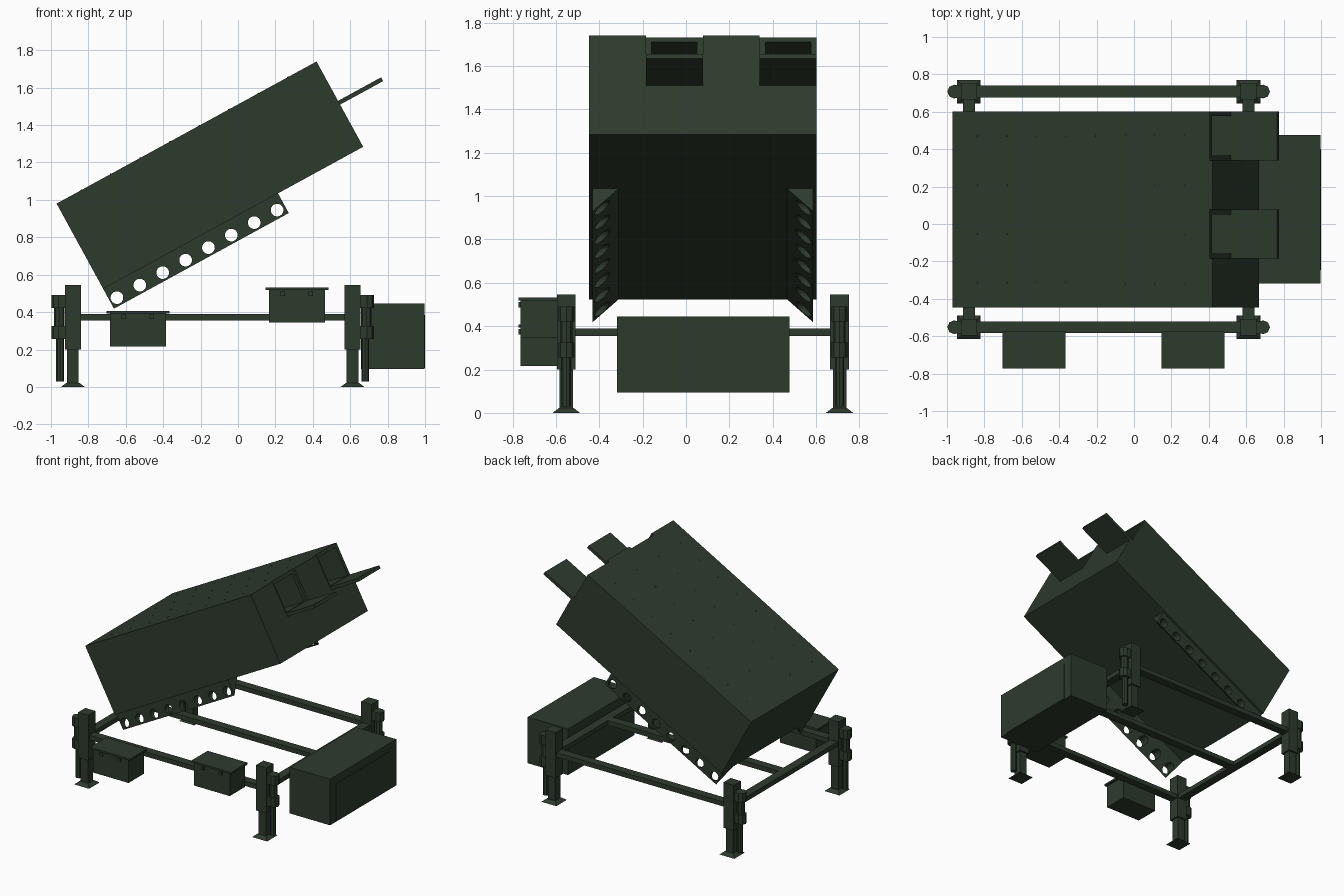
import bpy, bmesh, math
from mathutils import Matrix, Vector

if "Cube" in bpy.data.objects:
    bpy.data.objects.remove(bpy.data.objects["Cube"])

green = bpy.data.materials.new("dark olive green")
green.diffuse_color = (0.027, 0.043, 0.027, 1)
green.use_nodes = True
green.node_tree.nodes["Principled BSDF"].inputs["Base Color"].default_value = green.diffuse_color

# Tilted frame of the launcher: local x runs along the tubes, z = 0 is the top face
TILT = Matrix.Translation((-0.97, 0, 0.98)) @ Matrix.Rotation(-math.radians(28.67), 4, 'Y')
I = Matrix.Identity(4)


def finish(name, bm, mat=I):
    bm.transform(mat)
    bmesh.ops.recalc_face_normals(bm, faces=bm.faces)
    me = bpy.data.meshes.new(name)
    bm.to_mesh(me)
    bm.free()
    me.materials.append(green)
    ob = bpy.data.objects.new(name, me)
    bpy.context.collection.objects.link(ob)
    return ob


def add_box(bm, x, y, z):
    m = Matrix.Translation(((x[0] + x[1]) / 2, (y[0] + y[1]) / 2, (z[0] + z[1]) / 2)) \
        @ Matrix.Diagonal((x[1] - x[0], y[1] - y[0], z[1] - z[0], 1))
    return bmesh.ops.create_cube(bm, size=1, matrix=m)['verts']


def add_cyl(bm, c, r, h, seg=8, r2=None, rot=I):
    bmesh.ops.create_cone(bm, cap_ends=True, segments=seg, radius1=r, radius2=r if r2 is None else r2,
                          depth=h, matrix=Matrix.Translation(c) @ rot)


def box(name, x, y, z, mat=I):
    bm = bmesh.new()
    add_box(bm, x, y, z)
    return finish(name, bm, mat)


def cut(ob, cutter):
    mod = ob.modifiers.new("cut", 'BOOLEAN')
    mod.operation, mod.object, mod.solver = 'DIFFERENCE', cutter, 'EXACT'
    bpy.context.view_layer.objects.active = ob
    bpy.ops.object.modifier_apply(modifier=mod.name)
    bpy.data.objects.remove(cutter)


# Launcher canister block: two stacked tiers
L, COVER = 1.584, 0.018
Y0, W = -0.447, 0.2623
YC = Y0 + 2 * W
MID, BOT = -0.262, -0.52
upper = box("upper_canisters", (0, L - COVER), (Y0, Y0 + 4 * W), (MID, 0), TILT)
for side, a in (("front", Y0), ("back", YC)):
    box("lower_canister_" + side, (0, L), (a, a + 2 * W), (BOT, MID), TILT)

# Tube mouths: two closed with covers, two open with doors swung down
bm = bmesh.new()
for i in range(4):
    a, b = Y0 + i * W, Y0 + (i + 1) * W
    if i % 2:
        add_box(bm, (0.6, L + 0.1), (a + 0.026, b - 0.026), (MID + 0.025, -0.025))
        box("open_door_%d" % i, (L - COVER, L + 0.262), (a, b), (MID - 0.001, MID + 0.022), TILT)
    else:
        box("closed_cover_%d" % i, (L - COVER, L), (a, b), (MID, 0), TILT)
cut(upper, finish("tube_cutter", bm, TILT))

# Small rivets on the top face
bm = bmesh.new()
for i in range(8):
    for j in range(4):
        add_cyl(bm, (0.15 + i * 0.18, Y0 + (j + 0.5) * W, 0.001), 0.005, 0.003, 6)
finish("top_rivets", bm, TILT)

# Triangular support rails with lightening holes
for side, s in (("front", -1), ("back", 1)):
    bm = bmesh.new()
    prof = [(YC + s * 0.508, BOT), (YC + s * 0.388, BOT), (YC + s * 0.508, BOT - 0.12)]
    f = bm.faces.new([bm.verts.new((0, y, z)) for y, z in prof])
    ext = bmesh.ops.extrude_face_region(bm, geom=[f])['geom']
    bmesh.ops.translate(bm, vec=(1.065, 0, 0), verts=[v for v in ext if isinstance(v, bmesh.types.BMVert)])
    rail = finish(side + "_rail", bm, TILT)
    bm = bmesh.new()
    for i in range(8):
        add_cyl(bm, (0.042 + i * 0.1394, YC + s * 0.45, BOT - 0.076), 0.034, 0.4, 20,
                rot=Matrix.Rotation(math.pi / 2, 4, 'X'))
    cut(rail, finish("hole_cutter", bm, TILT))

# Ground frame beams
XS, YS = (-0.883, 0.612), (-0.552, 0.708)
for n, y in (("front", YS[0]), ("middle", YC), ("back", YS[1])):
    box(n + "_beam", XS, (y - 0.032, y + 0.032), (0.355, 0.39))
for n, x in (("left", XS[0]), ("right", XS[1])):
    box(n + "_cross_beam", (x - 0.032, x + 0.032), YS, (0.355, 0.39))

# Jack legs with a side cylinder held by two collars
for nx, x, s in (("left", XS[0], -1), ("right", XS[1], 1)):
    for ny, y in (("front", YS[0]), ("back", YS[1])):
        name = "%s_%s_" % (ny, nx)
        bm = bmesh.new()
        add_box(bm, (x - 0.043, x + 0.043), (y - 0.043, y + 0.043), (0.2, 0.545))
        add_box(bm, (x - 0.031, x + 0.031), (y - 0.031, y + 0.031), (0.015, 0.2))
        finish(name + "leg", bm)
        bm = bmesh.new()
        vs = add_box(bm, (x - 0.063, x + 0.063), (y - 0.063, y + 0.063), (0, 0.022))
        for v in vs:
            if v.co.z > 0.01:
                v.co.x, v.co.y = x + (v.co.x - x) * 0.55, y + (v.co.y - y) * 0.55
        finish(name + "foot", bm)
        bm = bmesh.new()
        cx = x + s * 0.073
        add_cyl(bm, (cx, y, 0.375), 0.028, 0.23)
        add_cyl(bm, (cx - s * 0.005, y, 0.15), 0.021, 0.24)
        for z in (0.29, 0.456):
            add_cyl(bm, (cx + s * 0.005, y, z), 0.037, 0.07)
            add_box(bm, sorted((x + s * 0.04, cx)), (y - 0.034, y + 0.034), (z - 0.035, z + 0.035))
        finish(name + "jack", bm)

# Tool boxes with lids and clasps on the front beam
for n, x, z, h in (("left", -0.535, 0.217, 0.19), ("right", 0.315, 0.345, 0.187)):
    box(n + "_tool_box", (x - 0.15, x + 0.15), (-0.763, -0.578), (z, z + h - 0.01))
    bm = bmesh.new()
    add_box(bm, (x - 0.168, x + 0.168), (-0.772, -0.575), (z + h - 0.014, z + h))
    for dx in (-0.075, 0.075):
        add_box(bm, (x + dx - 0.012, x + dx + 0.012), (-0.772, -0.76), (z + h - 0.045, z + h - 0.02))
    finish(n + "_tool_box_lid", bm)

# Power unit with end panel
box("power_unit", (0.657, 0.996), (-0.318, 0.477), (0.095, 0.445))
box("power_unit_panel", (0.99, 1.0), (-0.245, 0.4), (0.1, 0.385))
